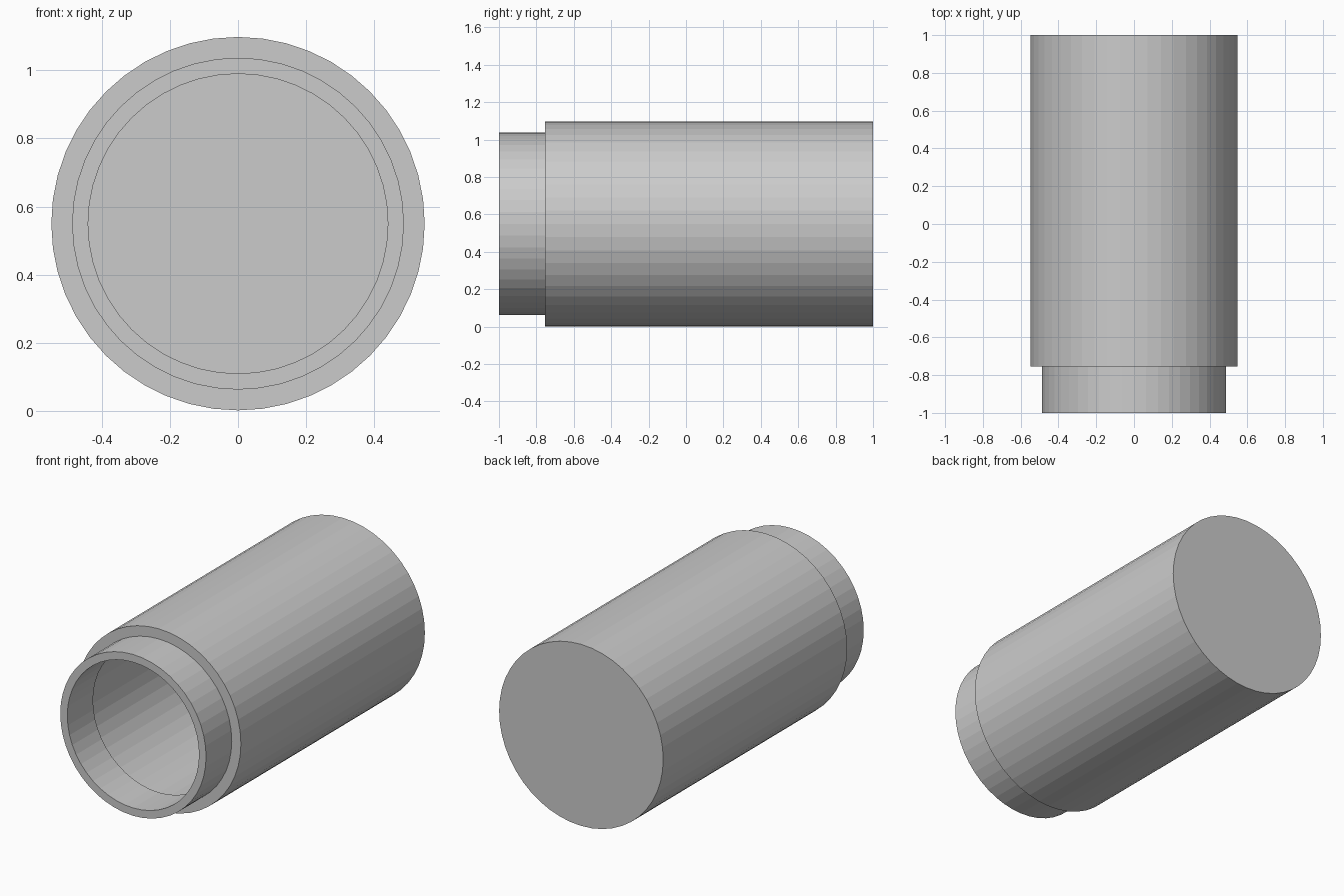
import bpy, bmesh, math

if "Cube" in bpy.data.objects:
    bpy.data.objects.remove(bpy.data.objects["Cube"])

SIDES = 48
CZ = 0.55   # height of the axis


def lathe(name, profile):
    """Spin (radius, y) points about the y axis; radius 0 ends become flat caps."""
    bm = bmesh.new()
    rings = []
    for r, y in profile:
        rings.append([bm.verts.new((r * math.cos(2 * math.pi * i / SIDES), y,
                                    CZ + r * math.sin(2 * math.pi * i / SIDES)))
                      for i in range(SIDES)])
    for a, b in zip(rings, rings[1:]):
        for i in range(SIDES):
            j = (i + 1) % SIDES
            bm.faces.new((a[i], a[j], b[j], b[i]))
    bm.faces.new(rings[0])
    bm.faces.new(rings[-1])
    bmesh.ops.recalc_face_normals(bm, faces=bm.faces)
    me = bpy.data.meshes.new(name)
    bm.to_mesh(me)
    bm.free()
    ob = bpy.data.objects.new(name, me)
    bpy.context.collection.objects.link(ob)
    return ob


# Canister: closed back, wide body, stepped neck, and a hollow chamber behind the neck
lathe("canister", [
    (0.548, 1.0), (0.548, -0.755),      # outer body
    (0.487, -0.755), (0.487, -1.0),     # shoulder and neck
    (0.44, -1.0), (0.44, -0.755),       # rim and mouth
    (0.50, -0.755), (0.50, 0.95),       # inner chamber
])
